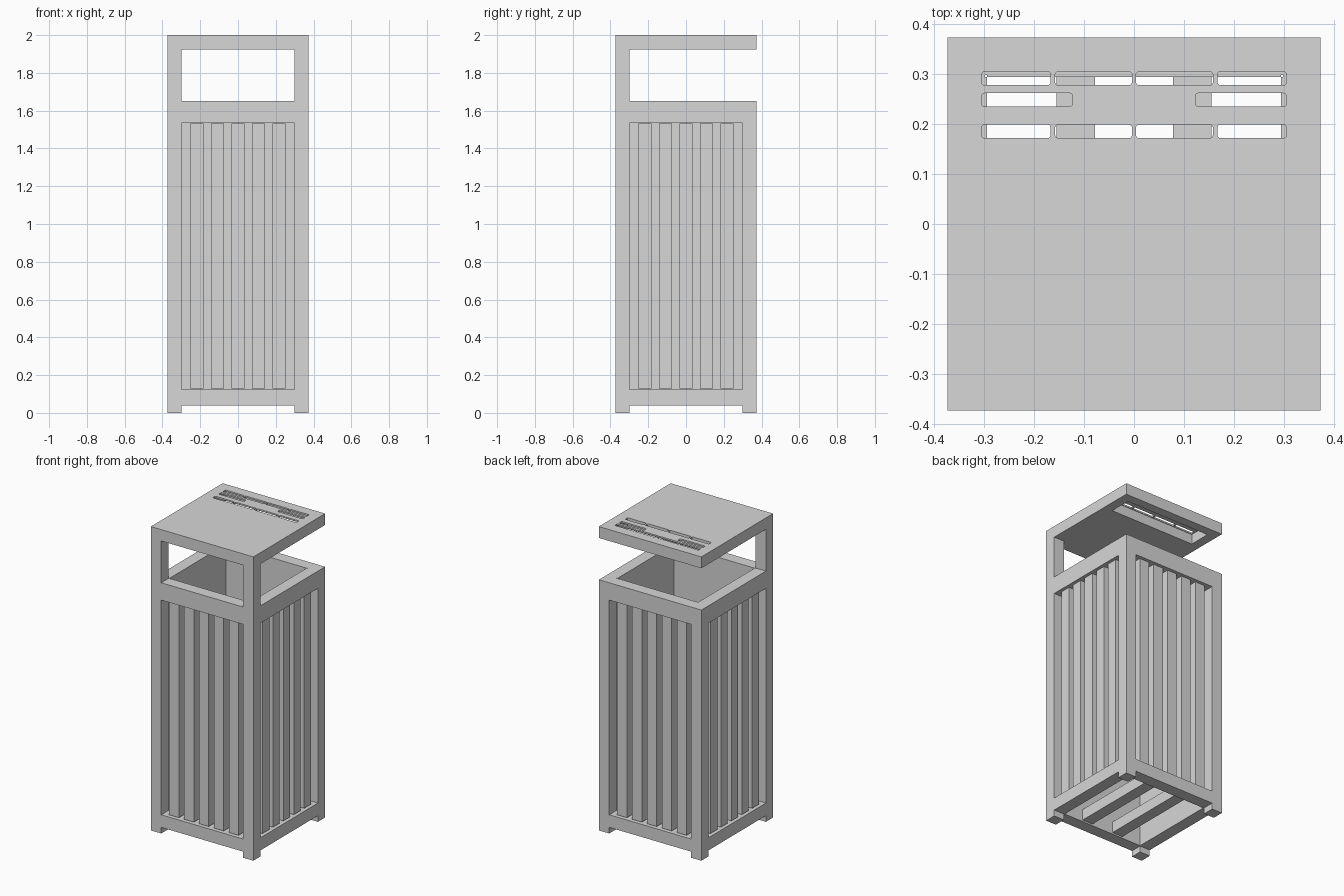
import bpy, bmesh, math
from mathutils import Matrix

cube = bpy.data.objects.get("Cube")
if cube:
    bpy.data.objects.remove(cube, do_unlink=True)

OUT, IN = 0.373, 0.298             # outer and inner faces of the frame
RAIL_LOW, RAIL_TOP = 0.123, 1.536  # panel opening heights
RIM, LID_LOW, TOP = 1.65, 1.925, 2.0
LINER = 0.294                      # inner face of the liner sheets

grey = bpy.data.materials.new("light grey metal")
grey.use_nodes = True
colour = (0.68, 0.68, 0.68, 1)
grey.diffuse_color = colour
grey.node_tree.nodes["Principled BSDF"].inputs["Base Color"].default_value = colour


def add_object(name, bm):
    bmesh.ops.recalc_face_normals(bm, faces=bm.faces)
    mesh = bpy.data.meshes.new(name)
    bm.to_mesh(mesh)
    bm.free()
    mesh.materials.append(grey)
    obj = bpy.data.objects.new(name, mesh)
    bpy.context.collection.objects.link(obj)
    return obj


def add_box(bm, x, y, z, corner=0):
    """Box from (low, high) ranges, with optional rounded vertical edges."""
    size = [b - a for a, b in (x, y, z)]
    middle = [(a + b) / 2 for a, b in (x, y, z)]
    matrix = Matrix.Translation(middle) @ Matrix.Diagonal((*size, 1))
    verts = bmesh.ops.create_cube(bm, size=1, matrix=matrix)["verts"]
    if corner:
        edges = {e for v in verts for e in v.link_edges
                 if abs(e.verts[0].co.z - e.verts[1].co.z) > 0.01}
        bmesh.ops.bevel(bm, geom=list(edges), offset=corner, segments=3,
                        profile=0.5, affect="EDGES")


def box(name, x, y, z):
    bm = bmesh.new()
    add_box(bm, x, y, z)
    return add_object(name, bm)


def span(a, b, sign):
    return tuple(sorted((a * sign, b * sign)))


# Corner posts: the front pair carries the lid
for y_sign, label, height in ((-1, "front", LID_LOW), (1, "back", RIM)):
    for x_sign, side in ((-1, "right"), (1, "left")):
        box(f"{label}_{side}_post", span(IN, OUT, x_sign),
            span(IN, OUT, y_sign), (0, height))

# Each side: two rails, a thin liner sheet and five upright slats,
# turned about the centre
SLAT_PITCH, SLAT_HALF, SLAT_FACE = 0.1085, 0.0355, 0.355
for i, label in enumerate(("front", "left", "back", "right")):
    turn = Matrix.Rotation(i * math.pi / 2, 4, "Z")
    for part, z in (("lower_rail", (0.04, RAIL_LOW)), ("upper_rail", (RAIL_TOP, RIM))):
        rail = box(f"{label}_{part}", (-IN, IN), (-OUT, -IN), z)
        rail.data.transform(turn)

    liner = box(f"{label}_liner", (-LINER, LINER), (-IN - 0.001, -LINER), (0.04, RIM))
    liner.data.transform(turn)

    bm = bmesh.new()
    for n in range(-2, 3):
        centre = n * SLAT_PITCH
        add_box(bm, (centre - SLAT_HALF, centre + SLAT_HALF),
                (-SLAT_FACE, -IN), (RAIL_LOW + 0.005, RAIL_TOP - 0.003))
    bm.transform(turn)
    add_object(f"{label}_slats", bm)

# Two bars forming the open floor
for sign, side in ((-1, "right"), (1, "left")):
    box(f"{side}_floor_bar", span(0.078, 0.155, sign), (-LINER, LINER), (0.05, RAIL_LOW))

# Lid with a pocket underneath and slots through its thin top skin
lid = box("lid", (-OUT, OUT), (-OUT, OUT), (LID_LOW, TOP))
pocket = box("pocket_cutter", (-0.31, 0.31), (0.168, 0.312), (LID_LOW - 0.05, TOP - 0.01))
outer_row = [(0.004, 0.158), (0.167, 0.305)]
rows = [((0.172, 0.199), outer_row), ((0.235, 0.262), [(0.123, 0.305)]),
        ((0.278, 0.305), outer_row)]
bm = bmesh.new()
for y, slots in rows:
    for a, b in slots:
        for sign in (-1, 1):
            add_box(bm, span(a, b, sign), y, (TOP - 0.03, TOP + 0.03), 0.006)
slots = add_object("slot_cutter", bm)

for cutter in (pocket, slots):
    cutter.hide_render = True
    mod = lid.modifiers.new(cutter.name, "BOOLEAN")
    mod.operation = "DIFFERENCE"
    mod.solver = "EXACT"
    mod.object = cutter
bpy.context.view_layer.update()
cut = bpy.data.meshes.new_from_object(
    lid.evaluated_get(bpy.context.evaluated_depsgraph_get()))
lid.modifiers.clear()
lid.data = cut
for cutter in (pocket, slots):
    bpy.data.objects.remove(cutter, do_unlink=True)
